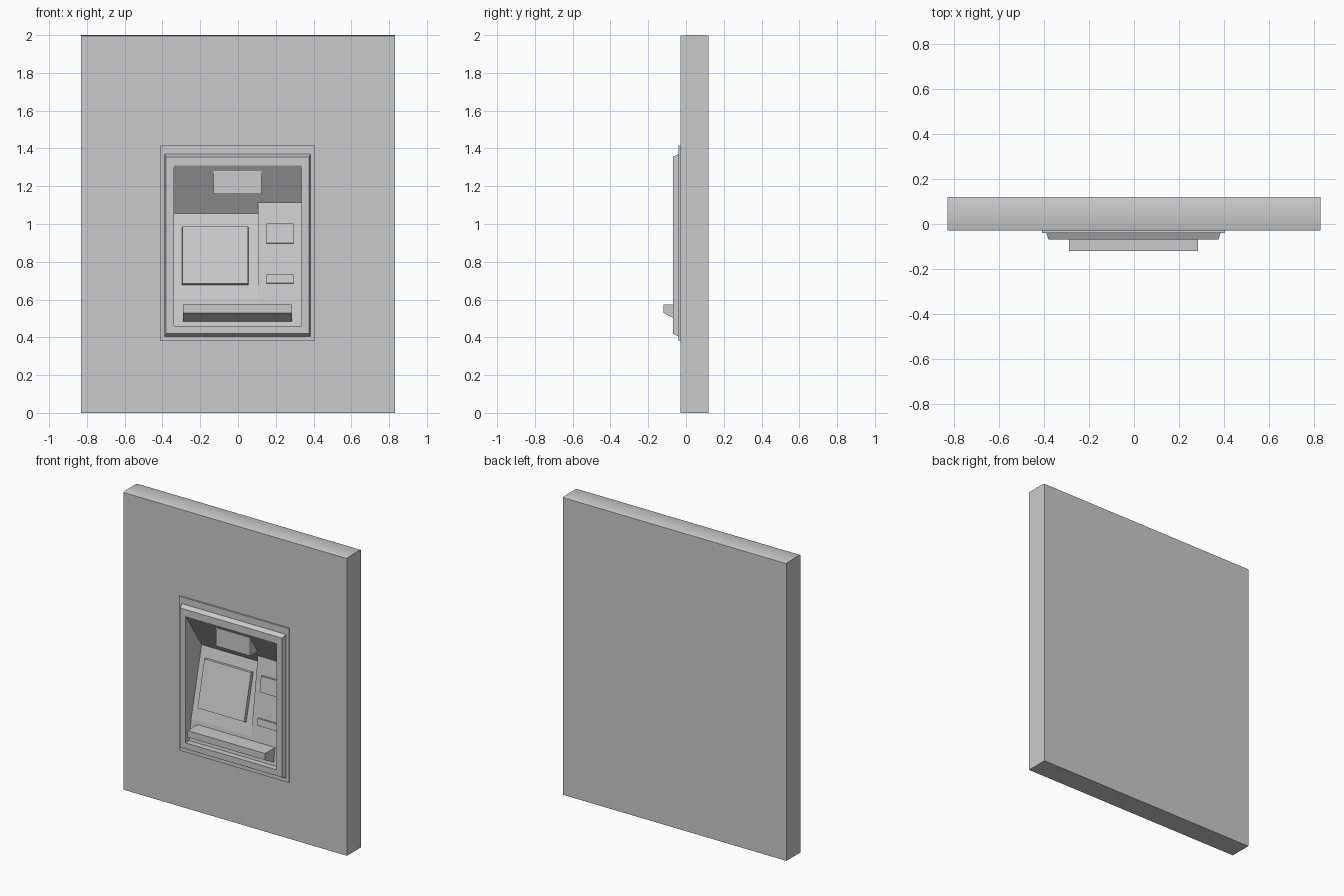
import bpy, bmesh, math

cube = bpy.data.objects.get("Cube")
if cube:
    bpy.data.objects.remove(cube, do_unlink=True)

grey = bpy.data.materials.new("light_grey")
grey.use_nodes = True
COLOUR = (0.6, 0.6, 0.6, 1)
grey.diffuse_color = COLOUR
grey.node_tree.nodes["Principled BSDF"].inputs["Base Color"].default_value = COLOUR


def finish(name, bm, closed=True):
    if closed:
        bmesh.ops.recalc_face_normals(bm, faces=bm.faces)
    mesh = bpy.data.meshes.new(name)
    bm.to_mesh(mesh)
    bm.free()
    mesh.materials.append(grey)
    obj = bpy.data.objects.new(name, mesh)
    bpy.context.collection.objects.link(obj)
    return obj


def prism(name, x0, x1, profile):
    """Extrude a closed (y, z) profile along x."""
    bm = bmesh.new()
    face = bm.faces.new([bm.verts.new((x0, y, z)) for y, z in profile])
    new = bmesh.ops.extrude_face_region(bm, geom=[face])["geom"]
    bmesh.ops.translate(bm, vec=(x1 - x0, 0, 0),
                        verts=[v for v in new if isinstance(v, bmesh.types.BMVert)])
    return finish(name, bm)


def loft(name, rings, cap=False):
    """Join four-cornered rings; optionally close both ends."""
    bm = bmesh.new()
    loops = [[bm.verts.new(p) for p in ring] for ring in rings]
    for a, b in zip(loops, loops[1:]):
        for i in range(4):
            j = (i + 1) % 4
            bm.faces.new((a[i], a[j], b[j], b[i]))
    if cap:
        bm.faces.new(loops[0])
        bm.faces.new(loops[-1])
    return finish(name, bm, cap)


def rect(x0, x1, z0, z1, y):
    return [(x0, y, z0), (x1, y, z0), (x1, y, z1), (x0, y, z1)]


# Wall slab with a softly crowned top
wall = prism("wall", -0.83, 0.83, [
    (-0.03, 0), (0.12, 0), (0.12, 1.995), (0.11, 1.999),
    (0.045, 2.0), (-0.02, 1.999), (-0.03, 1.995)])

# Recess cut into the wall behind the frame
cutter = prism("recess_cutter", -0.36, 0.36,
               [(-0.2, 0.43), (0.112, 0.43), (0.112, 1.34), (-0.2, 1.34)])
cutter.hide_render = True
cutter.hide_set(True)
cut = wall.modifiers.new("recess", 'BOOLEAN')
cut.operation = 'DIFFERENCE'
cut.solver = 'EXACT'
cut.object = cutter

# Stepped frame around the opening
LEFT, RIGHT, BOTTOM, TOP = -0.34, 0.335, 0.46, 1.31
loft("frame", [
    rect(-0.41, 0.405, 0.38, 1.415, -0.03),
    rect(-0.41, 0.405, 0.38, 1.415, -0.04),
    rect(-0.39, 0.385, 0.405, 1.37, -0.04),
    rect(-0.38, 0.375, 0.42, 1.355, -0.07),
    rect(LEFT, RIGHT, BOTTOM, TOP, -0.07)])

# Recessed bay: floor, sloping panels, ceiling and side walls
FOOT, KNEE, BACK = (-0.03, BOTTOM), (-0.011, 0.6), (0.10, 1.055)
SHOULDER = (0.06, 1.115)
section = [(-0.07, BOTTOM), FOOT, KNEE, BACK, (-0.07, TOP)]
bm = bmesh.new()
a = [bm.verts.new((LEFT, y, z)) for y, z in section]
b = [bm.verts.new((RIGHT, y, z)) for y, z in section]
for i in range(len(section) - 1):
    bm.faces.new((a[i], b[i], b[i + 1], a[i + 1]))
bm.faces.new(a)
bm.faces.new(b[::-1])
finish("recessed_bay", bm, False)

# Raised panel beside the screen
prism("side_panel", 0.105, RIGHT, [KNEE, SHOULDER, BACK])

# Hood hanging from the ceiling
prism("hood", -0.13, 0.125, [(-0.05, 1.16), (0.04, 1.16), (-0.05, TOP)])


def plate(name, x0, x1, z0, z1, low, high, thick, taper):
    """Raised plate lying on the slope between two (y, z) points."""
    slope = (high[0] - low[0]) / (high[1] - low[1])
    tilt = math.atan(slope)

    def ring(out, inset):
        points = []
        for x, z in ((x0 + inset, z0 + inset), (x1 - inset, z0 + inset),
                     (x1 - inset, z1 - inset), (x0 + inset, z1 - inset)):
            y = low[0] + slope * (z - low[1])
            points.append((x, y - out * math.cos(tilt), z + out * math.sin(tilt)))
        return points
    return loft(name, [ring(-0.005, 0), ring(thick, taper)], True)


plate("screen", -0.297, 0.057, 0.675, 0.985, KNEE, BACK, 0.02, 0.004)
plate("receipt_slot", 0.15, 0.295, 0.897, 1.0, KNEE, SHOULDER, 0.015, 0)
plate("card_slot", 0.15, 0.295, 0.685, 0.73, KNEE, SHOULDER, 0.015, 0)

# Cash shelf with an undercut front
prism("cash_shelf", -0.29, 0.285, [
    (-0.12, 0.575), (-0.12, 0.53), (-0.022, 0.48), (-0.005, 0.575)])

# Smooth only the crown of the wall
bpy.ops.object.select_all(action='DESELECT')
wall.select_set(True)
bpy.context.view_layer.objects.active = wall
bpy.ops.object.shade_smooth_by_angle(angle=math.radians(35))
